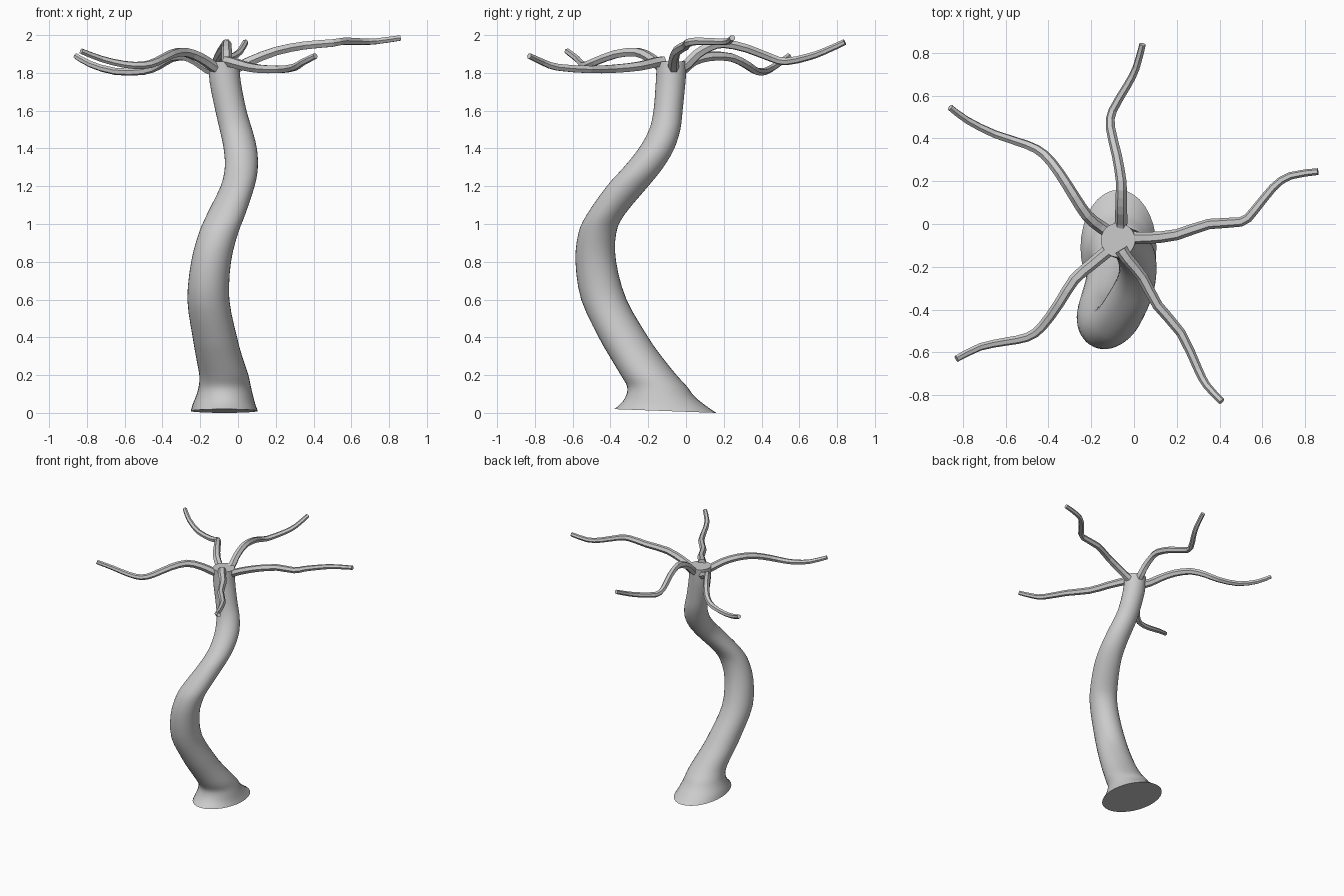
import bpy, bmesh, math

# Trunk stations: z, x min, x max, y min, y max, forward rise of the ring
TRUNK = [
    (0.010, -0.250, 0.105, -0.380, 0.160, 0.010),
    (0.045, -0.240, 0.092, -0.342, 0.105, 0.007),
    (0.090, -0.222, 0.080, -0.317, 0.045, 0.003),
    (0.140, -0.208, 0.068, -0.312, 0.005, 0),
    (0.200, -0.205, 0.055, -0.345, -0.050, 0),
    (0.300, -0.223, 0.022, -0.405, -0.130, 0),
    (0.400, -0.240, -0.005, -0.462, -0.200, 0),
    (0.600, -0.268, -0.046, -0.555, -0.315, 0),
    (0.800, -0.248, -0.037, -0.585, -0.370, 0),
    (0.950, -0.208, 0.000, -0.570, -0.370, 0),
    (1.050, -0.165, 0.038, -0.525, -0.325, 0),
    (1.200, -0.092, 0.088, -0.420, -0.200, 0),
    (1.300, -0.070, 0.105, -0.330, -0.120, 0),
    (1.400, -0.076, 0.100, -0.250, -0.062, 0),
    (1.500, -0.097, 0.075, -0.195, -0.030, 0),
    (1.600, -0.120, 0.045, -0.172, -0.018, 0),
    (1.750, -0.150, 0.015, -0.160, -0.003, 0),
    (1.860, -0.155, 0.005, -0.155, 0.005, 0),
]

# Branch centre lines
BRANCHES = {
    "right_branch": [(-.06, -.07, 1.80), (.0, -.065, 1.83), (.07, -.065, 1.865), (.2, -.05, 1.915),
                     (.35, 0, 1.945), (.5, .01, 1.958), (.56, .06, 1.968), (.65, .17, 1.965),
                     (.73, .225, 1.967), (.86, .245, 1.985)],
    "back_branch": [(-.07, -.05, 1.81), (-.06, .01, 1.85), (-.06, .06, 1.90), (-.06, .13, 1.94),
                    (-.06, .2, 1.955), (-.08, .32, 1.93), (-.11, .45, 1.88), (-.10, .53, 1.86),
                    (-.03, .65, 1.885), (.01, .73, 1.913), (.04, .84, 1.963)],
    "back_left_branch": [(-.1, -.05, 1.80), (-.16, -.01, 1.825), (-.22, .04, 1.865), (-.28, .13, 1.888),
                         (-.35, .24, 1.882), (-.42, .325, 1.84), (-.5, .37, 1.81), (-.65, .42, 1.808),
                         (-.78, .485, 1.845), (-.86, .545, 1.89)],
    "front_left_branch": [(-.09, -.1, 1.81), (-.14, -.14, 1.84), (-.2, -.19, 1.88), (-.28, -.26, 1.91),
                          (-.35, -.37, 1.9), (-.43, -.48, 1.86), (-.5, -.53, 1.84), (-.6, -.55, 1.845),
                          (-.72, -.575, 1.873), (-.83, -.63, 1.915)],
    "front_right_branch": [(-.06, -.12, 1.86), (-.03, -.165, 1.855), (.04, -.25, 1.835), (.11, -.38, 1.822),
                           (.22, -.51, 1.818), (.3, -.68, 1.83), (.34, -.755, 1.855), (.41, -.83, 1.89)],
}


def spline(rows, steps):
    """Catmull-Rom through the rows, any number of columns."""
    out = []
    for i in range(len(rows) - 1):
        a, b, c, d = (rows[max(0, min(len(rows) - 1, i + k))] for k in (-1, 0, 1, 2))
        for s in range(steps):
            t = s / steps
            out.append([0.5 * (2*q + (r - p)*t + (2*p - 5*q + 4*r - w)*t*t + (3*q - p - 3*r + w)*t**3)
                        for p, q, r, w in zip(a, b, c, d)])
    return out + [list(rows[-1])]


# Trunk: lofted elliptical rings with flat end caps
SIDES = 32
bm = bmesh.new()
rings = []
for z, x0, x1, y0, y1, rise in spline(TRUNK, 3):
    ring = []
    for k in range(SIDES):
        a = 2 * math.pi * k / SIDES
        ring.append(bm.verts.new(((x0 + x1) / 2 + (x1 - x0) / 2 * math.cos(a),
                                  (y0 + y1) / 2 + (y1 - y0) / 2 * math.sin(a),
                                  z - rise * math.sin(a))))
    rings.append(ring)
for lo, hi in zip(rings, rings[1:]):
    for k in range(SIDES):
        n = (k + 1) % SIDES
        bm.faces.new((lo[k], lo[n], hi[n], hi[k]))
bm.faces.new(rings[0][::-1])
bm.faces.new(rings[-1])
mesh = bpy.data.meshes.new("trunk")
bm.to_mesh(mesh)
bm.free()
trunk = bpy.data.objects.new("trunk", mesh)
bpy.context.collection.objects.link(trunk)
bpy.context.view_layer.objects.active = trunk
trunk.select_set(True)
bpy.ops.object.shade_smooth_by_angle(angle=math.radians(40))

# Branches: tapering six-sided tubes
for name, points in BRANCHES.items():
    curve = bpy.data.curves.new(name, 'CURVE')
    curve.dimensions = '3D'
    curve.bevel_depth = 1.0
    curve.bevel_resolution = 1
    curve.use_fill_caps = True
    path = spline(points, 2)
    line = curve.splines.new('POLY')
    line.points.add(len(path) - 1)
    line.use_smooth = False
    for i, (p, co) in enumerate(zip(line.points, path)):
        p.co = (*co, 1)
        p.radius = 0.031 - 0.015 * i / (len(path) - 1)
    tube = bpy.data.objects.new(name, curve)
    bpy.context.collection.objects.link(tube)
    bpy.ops.object.select_all(action='DESELECT')
    tube.select_set(True)
    bpy.context.view_layer.objects.active = tube
    bpy.ops.object.convert(target='MESH')
